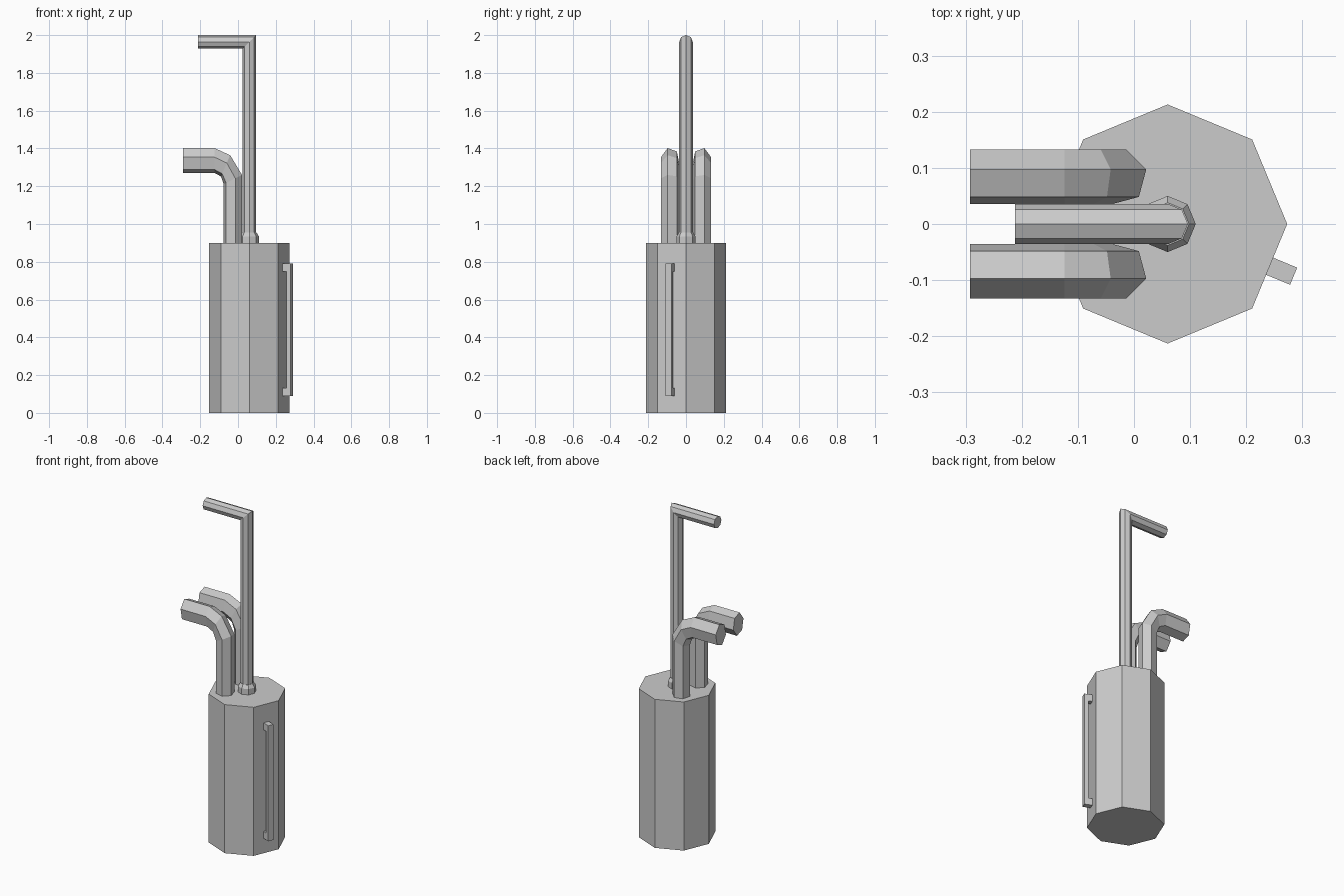
import bpy, bmesh
from math import cos, sin, radians, pi
from mathutils import Vector, Matrix

if "Cube" in bpy.data.objects:
    bpy.data.objects.remove(bpy.data.objects["Cube"])


def loft(name, rings):
    """Skin a list of equal-sized rings into a capped, flat-shaded tube."""
    bm = bmesh.new()
    rows = [[bm.verts.new(p) for p in ring] for ring in rings]
    n = len(rows[0])
    for a, b in zip(rows, rows[1:]):
        for i in range(n):
            j = (i + 1) % n
            bm.faces.new((a[i], a[j], b[j], b[i]))
    bm.faces.new(rows[0][::-1])
    bm.faces.new(rows[-1])
    bmesh.ops.recalc_face_normals(bm, faces=bm.faces)
    me = bpy.data.meshes.new(name)
    bm.to_mesh(me)
    bm.free()
    ob = bpy.data.objects.new(name, me)
    bpy.context.collection.objects.link(ob)
    return ob


def section(cx, cz, ux, uz, r, sides, turn=0.0, y=0.0, mirror=1):
    """Polygon ring at (cx, y, cz): first axis is (ux, 0, uz), second is y."""
    pts = []
    for i in range(sides):
        t = radians(turn) + 2 * pi * i / sides
        a, b = r * cos(t), r * sin(t)
        pts.append((cx + ux * a, mirror * (y + b), cz + uz * a))
    return pts


CX = 0.06  # bag axis

# Bag body
loft("bag_body", [section(CX, z, 1, 0, 0.213, 8) for z in (0, 0.9)])

# Carry handle on one side facet
face_frame = Matrix.Translation((CX, 0, 0)) @ Matrix.Rotation(radians(-22.5), 4, 'Z')


def handle_box(name, r0, r1, z0, z1, half=0.0165):
    rings = [[face_frame @ Vector(p) for p in
              ((r0, -half, z), (r1, -half, z), (r1, half, z), (r0, half, z))]
             for z in (z0, z1)]
    loft(name, rings)


handle_box("handle_grip", 0.219, 0.243, 0.09, 0.79)
handle_box("handle_lower_mount", 0.192, 0.219, 0.09, 0.132)
handle_box("handle_upper_mount", 0.192, 0.219, 0.748, 0.79)

# Tall club: mitred octagonal rod
loft("tall_club", [
    section(CX, 0.9, 1, 0, 0.036, 8),
    section(CX, 1.964, 1, 1, 0.036, 8),
    section(-0.212, 1.964, 0, 1, 0.036, 8),
])

# Collar around the tall club
loft("club_collar", [section(CX, z, 1, 0, r, 8)
                     for z, r in ((0.9, 0.05), (0.935, 0.05), (0.955, 0.038))])

# Two short covered clubs, mirrored: centre and outward axis for each ring
elbow = [(-0.027, 0.9, 1, 0), (-0.027, 1.235, 1, 0.5), (-0.066, 1.308, 0.5, 1.15),
         (-0.124, 1.336, 0, 1.35), (-0.292, 1.336, 0, 1.35)]
for side, m in (("front", 1), ("back", -1)):
    loft(f"short_club_{side}",
         [section(*e, 0.0505, 6, -15, -0.084, m) for e in elbow])
